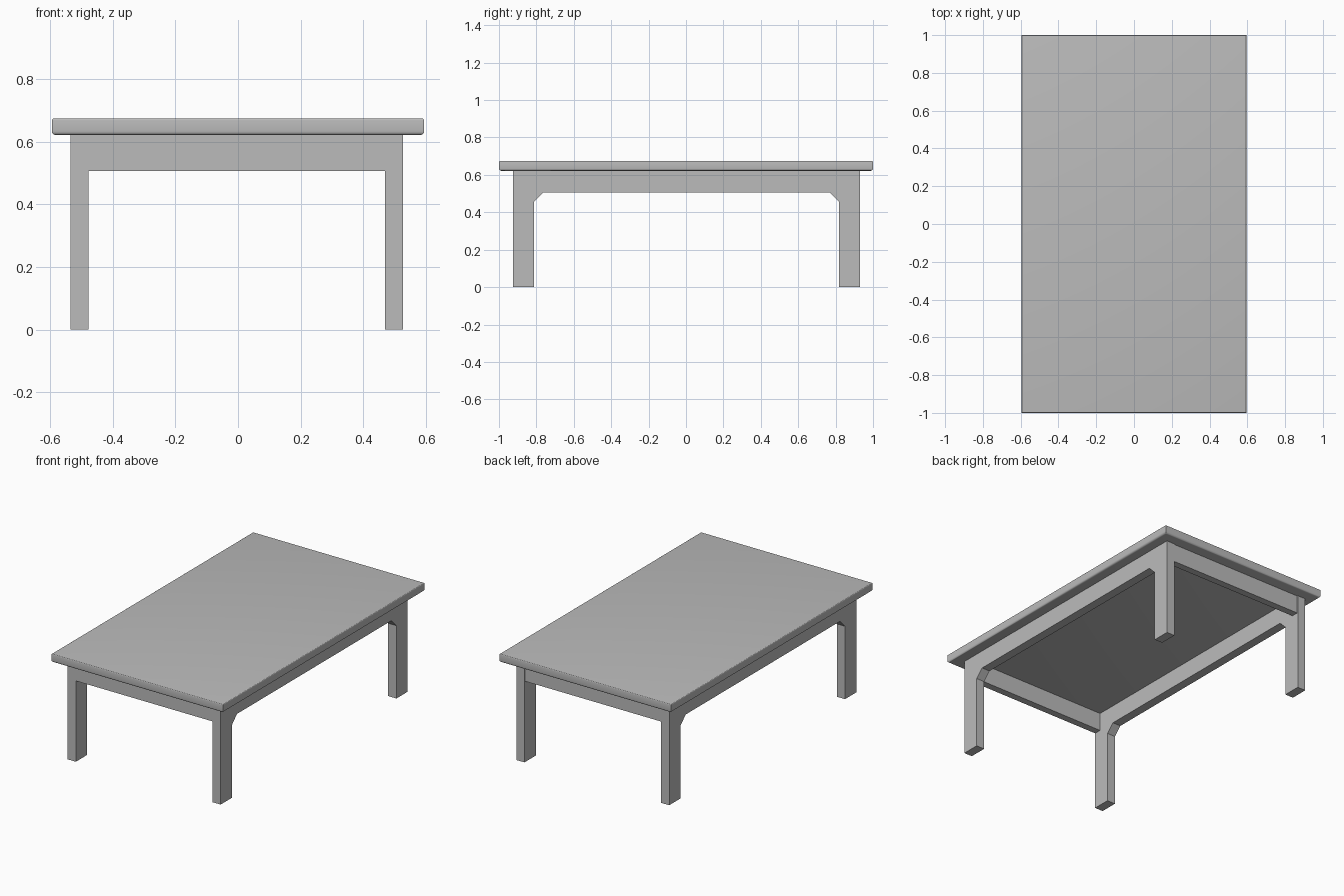
import bpy, bmesh
from mathutils import Vector

cube = bpy.data.objects.get("Cube")
if cube:
    bpy.data.objects.remove(cube, do_unlink=True)

grey = bpy.data.materials.new("plain_grey")
grey.use_nodes = True
colour = (0.5, 0.5, 0.5, 1)
grey.diffuse_color = colour
grey.node_tree.nodes["Principled BSDF"].inputs["Base Color"].default_value = colour


def add_object(name, bm):
    bmesh.ops.recalc_face_normals(bm, faces=bm.faces)
    mesh = bpy.data.meshes.new(name)
    bm.to_mesh(mesh)
    bm.free()
    mesh.materials.append(grey)
    obj = bpy.data.objects.new(name, mesh)
    bpy.context.collection.objects.link(obj)
    return obj


def box(name, low, high):
    bm = bmesh.new()
    bmesh.ops.create_cube(bm, size=1)
    low, high = Vector(low), Vector(high)
    for v in bm.verts:
        v.co = (low + high) / 2 + v.co * (high - low)
    return add_object(name, bm)


def side_frame(name, x, thickness):
    """Two legs and a long rail with angled inner corners, cut from one board."""
    mid, outer, inner, chamfer = 0.0025, 0.9275, 0.815, 0.05
    half = [(outer, 0.622), (outer, 0), (inner, 0), (inner, 0.457), (inner - chamfer, 0.507)]
    outline = half + [(-y, z) for y, z in reversed(half)]
    bm = bmesh.new()
    face = bm.faces.new([bm.verts.new((x, mid + y, z)) for y, z in outline])
    moved = bmesh.ops.extrude_face_region(bm, geom=[face])["geom"]
    bmesh.ops.translate(bm, vec=(thickness, 0, 0),
                        verts=[v for v in moved if isinstance(v, bmesh.types.BMVert)])
    return add_object(name, bm)


# Side boards with the legs
side_frame("right_leg_frame", -0.535, 0.057)
side_frame("left_leg_frame", 0.47, 0.057)

# End aprons between the side boards
box("front_apron", (-0.478, -0.925, 0.507), (0.47, -0.88, 0.622))
box("back_apron", (-0.478, 0.88, 0.507), (0.47, 0.925, 0.622))

# Tabletop with softly rounded edges, wider underneath
top = box("tabletop", (-0.595, -1, 0.622), (0.595, 1, 0.675))
bm = bmesh.new()
bm.from_mesh(top.data)
for above, radius in ((False, 0.012), (True, 0.006)):
    rim = [e for e in bm.edges
           if all((v.co.z > 0.674) if above else (v.co.z < 0.623) for v in e.verts)]
    bmesh.ops.bevel(bm, geom=rim, offset=radius, segments=4, profile=0.5, affect='EDGES')
bm.to_mesh(top.data)
bm.free()
bpy.ops.object.select_all(action='DESELECT')
top.select_set(True)
bpy.context.view_layer.objects.active = top
bpy.ops.object.shade_smooth_by_angle(angle=0.6)
